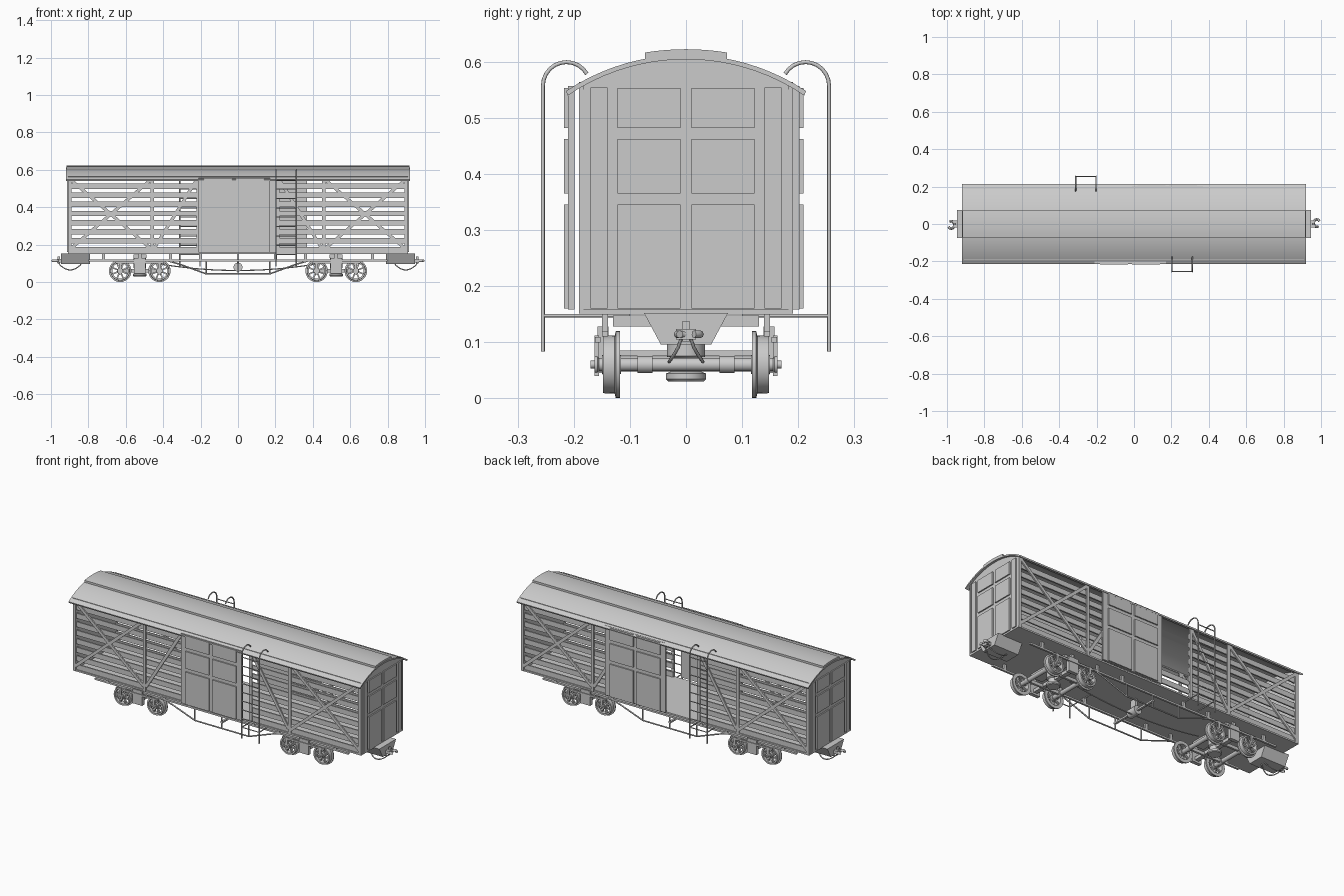
import bpy, bmesh
from math import sin, cos, pi, sqrt, hypot, atan2
from mathutils import Matrix

if "Cube" in bpy.data.objects:
    bpy.data.objects.remove(bpy.data.objects["Cube"])


def add(name, bm, smooth=False):
    bmesh.ops.recalc_face_normals(bm, faces=bm.faces)
    me = bpy.data.meshes.new(name)
    bm.to_mesh(me)
    bm.free()
    ob = bpy.data.objects.new(name, me)
    bpy.context.collection.objects.link(ob)
    if smooth:
        bpy.ops.object.select_all(action='DESELECT')
        ob.select_set(True)
        bpy.context.view_layer.objects.active = ob
        bpy.ops.object.shade_smooth_by_angle(angle=0.6)
    return ob


def cube(bm, x0, x1, y0, y1, z0, z1, rot=None):
    size = Matrix.Diagonal((x1 - x0, y1 - y0, z1 - z0, 1))
    m = Matrix.Translation(((x0 + x1) / 2, (y0 + y1) / 2, (z0 + z1) / 2))
    bmesh.ops.create_cube(bm, size=1, matrix=m @ (rot or Matrix()) @ size)


def boxes(name, items):
    bm = bmesh.new()
    for i in items:
        cube(bm, *i)
    return add(name, bm)


def bar(bm, x0, z0, x1, z1, y0, y1, w):
    # flat bar running between two points in the xz plane
    L, cx, cz = hypot(x1 - x0, z1 - z0), (x0 + x1) / 2, (z0 + z1) / 2
    rot = Matrix.Rotation(-atan2(z1 - z0, x1 - x0), 4, 'Y')
    cube(bm, cx - L / 2, cx + L / 2, y0, y1, cz - w / 2, cz + w / 2, rot)


def prism(name, pts, x0, x1, smooth=False):
    # yz outline extruded along x
    bm = bmesh.new()
    f = bm.faces.new([bm.verts.new((x0, y, z)) for y, z in pts])
    ext = bmesh.ops.extrude_face_region(bm, geom=[f])['geom']
    bmesh.ops.translate(bm, vec=(x1 - x0, 0, 0), verts=[g for g in ext if isinstance(g, bmesh.types.BMVert)])
    return add(name, bm, smooth)


def lathe(name, prof, loc, axis='Y', closed=False, n=28):
    # (radius, offset) profile turned about the axis
    bm = bmesh.new()
    v = [bm.verts.new((r, 0, h)) for r, h in prof]
    e = [bm.edges.new((v[i], v[i + 1])) for i in range(len(v) - 1)]
    if closed:
        e.append(bm.edges.new((v[-1], v[0])))
    bmesh.ops.spin(bm, geom=v + e, cent=(0, 0, 0), axis=(0, 0, 1), angle=2 * pi, steps=n, use_merge=True)
    bmesh.ops.remove_doubles(bm, verts=bm.verts, dist=1e-5)
    if axis == 'Y':
        bm.transform(Matrix.Rotation(-pi / 2, 4, 'X'))
    bm.transform(Matrix.Translation(loc))
    return add(name, bm, True)


def tube(name, paths, r):
    cu = bpy.data.curves.new(name, 'CURVE')
    cu.dimensions, cu.bevel_depth, cu.bevel_resolution, cu.use_fill_caps = '3D', r, 2, True
    for pts in paths:
        s = cu.splines.new('POLY')
        s.points.add(len(pts) - 1)
        for p, c in zip(s.points, pts):
            p.co = (*c, 1)
    ob = bpy.data.objects.new(name, cu)
    bpy.context.collection.objects.link(ob)
    bpy.ops.object.select_all(action='DESELECT')
    ob.select_set(True)
    bpy.context.view_layer.objects.active = ob
    bpy.ops.object.convert(target='MESH')
    bpy.ops.object.shade_smooth_by_angle(angle=0.8)


def arc_z(y, R=0.387, c=0.225):
    return c + sqrt(R * R - y * y)


# roof shell and raised centre cap
ys = [-0.214 + 0.428 * i / 20 for i in range(21)]
prism('roof', [(y, arc_z(y)) for y in ys] + [(y * 0.985, arc_z(y) - 0.008) for y in ys[::-1]], -0.92, 0.92, True)
cap = [-0.073 + 0.146 * i / 8 for i in range(9)]
prism('roof_cap', [(-0.073, 0.603)] + [(y, 0.622 - 1.1 * y * y) for y in cap] + [(0.073, 0.603)], -0.918, 0.918, True)
boxes('floor', [(-0.91, 0.91, -0.19, 0.19, 0.149, 0.158)])

ROWS = [(0.16, 0.345), (0.365, 0.462), (0.482, 0.553)]
wall = [-0.19 + 0.38 * i / 16 for i in range(17)]
for s in (-1, 1):
    # end walls with raised panels
    prism('end_wall', [(-0.19, 0.152)] + [(y, arc_z(y) - 0.006) for y in wall] + [(0.19, 0.152)], s * 0.895, s * 0.907)
    xs = sorted((s * 0.905, s * 0.914))
    boxes('end_panels', [(*xs, *sorted((t * 0.01, t * 0.122)), *r) for r in ROWS for t in (-1, 1)]
          + [(*xs, *sorted((t * 0.14, t * 0.17)), 0.16, 0.554) for t in (-1, 1)])

    # slatted side walls (s = side, t = half)
    slats, frame = bmesh.new(), bmesh.new()
    yo = sorted((s * 0.183, s * 0.191))
    yi = sorted((s * 0.176, s * 0.184))
    for t in (-1, 1):
        for k in range(8):
            z = 0.158 + 0.0485 * k
            cube(slats, *sorted((t * 0.205, t * 0.907)), *yi, z, z + 0.029)
        for x in (0.212, 0.458, 0.9):
            cube(frame, *sorted((t * (x - 0.009), t * (x + 0.009))), *yo, 0.152, 0.56)
        cube(frame, *sorted((t * 0.2, t * 0.91)), *yo, 0.55, 0.564)
        bar(frame, t * 0.895, 0.178, t * 0.465, 0.548, *yo, 0.017)
        bar(frame, t * 0.895, 0.548, t * 0.465, 0.178, *yo, 0.017)
        bar(frame, t * 0.45, 0.178, t * 0.22, 0.548, *yo, 0.017)
    cube(frame, -0.2, 0.2, *yo, 0.55, 0.564)
    add('side_slats', slats)
    add('side_frame', frame)

    # sliding door, front nearly closed and back half open
    dx, d = (0.0, 0.199) if s < 0 else (0.2, 0.191)
    boxes('sliding_door', [(-0.212 + dx, 0.17 + dx, *sorted((s * d, s * (d + 0.011))), 0.158, 0.556)])
    boxes('door_panels', [(a + dx, a + 0.15 + dx, *sorted((s * (d + 0.01), s * (d + 0.018))), *r)
                          for a in (-0.182, -0.012) for r in ROWS])

    # ladder with hooked top and lower brackets
    lx = (-s * 0.203, -s * 0.312)
    hook = [(0.213 - 0.042 * cos(a), 0.557 + 0.042 * sin(a)) for a in [pi * i / 12 for i in range(11)]]
    hook = [(0.426 - y, z) for y, z in hook]
    tube('ladder_rails', [[(x, s * 0.255, 0.083)] + [(x, s * y, z) for y, z in hook] for x in lx], 0.0035)
    tube('ladder_rungs', [[(lx[0], s * 0.255, z), (lx[1], s * 0.255, z)]
                          for z in [0.147 + 0.05 * k for k in range(9)]], 0.0028)
    tube('ladder_brackets', [[(x, s * 0.255, 0.147), (x, s * 0.1, 0.147)] for x in lx], 0.003)

    # longitudinal sole bar, hangers and truss
    yb = sorted((s * 0.139, s * 0.15))
    boxes('sole_bar', [(-0.8, 0.8, *yb, 0.11, 0.12)]
          + [(x - 0.008, x + 0.008, *yb, 0.115, 0.152) for x in (-0.72, -0.525, -0.36, -0.2, 0.2, 0.36, 0.525, 0.72)])
    y = s * 0.145
    tube('truss_rod', [[(-0.38, y, 0.115), (-0.31, y, 0.095), (-0.17, y, 0.044), (0.17, y, 0.044),
                        (0.31, y, 0.095), (0.38, y, 0.115)]]
         + [[(x, y, 0.044), (x, y, 0.115)] for x in (-0.17, 0, 0.17)], 0.004)

# brake gear under the floor
tube('brake_pipe', [[(-0.42 + 0.042 * i, 0, 0.062 + 0.035 * (abs(i - 10) / 10) ** 2) for i in range(21)]], 0.003)
lathe('brake_cylinder', [(0, -0.03), (0.024, -0.03), (0.024, 0.03), (0, 0.03)], (0, 0, 0.08), n=16)
boxes('brake_hanger', [(-0.006, 0.006, -0.15, 0.15, 0.075, 0.085), (-0.006, 0.006, -0.02, 0.02, 0.08, 0.152)])

for s in (-1, 1):
    cx = s * 0.525
    # bogie bolster, pivot and cross members
    boxes('bogie_bolster', [(cx - 0.035, cx + 0.035, -0.13, 0.13, 0.128, 0.147)])
    lathe('bogie_pivot', [(0, 0.03), (0.032, 0.03), (0.036, 0.034), (0.036, 0.044), (0.026, 0.048),
                          (0.026, 0.07), (0.034, 0.075), (0.034, 0.13), (0, 0.13)], (cx, 0, 0), 'Z')
    boxes('bogie_frame', [(cx - 0.105, cx + 0.105, t * 0.072 - 0.006, t * 0.072 + 0.006, 0.052, 0.07) for t in (-1, 1)]
          + [(cx - 0.012, cx + 0.012, -0.14, 0.14, 0.056, 0.074)]
          + [(cx - 0.13, cx + 0.13, t * 0.157 - 0.005, t * 0.157 + 0.005, 0.099, 0.109) for t in (-1, 1)]
          + [(cx - 0.03, cx + 0.03, t * 0.148 - 0.01, t * 0.148 + 0.01, 0.045, 0.128) for t in (-1, 1)])
    for wx in (cx - 0.105, cx + 0.105):
        # axle with collars
        half = [(0.012, 0.06), (0.015, 0.06), (0.015, 0.086), (0.012, 0.086), (0.012, 0.155), (0.016, 0.158),
                (0.016, 0.163), (0.007, 0.163), (0.007, 0.17), (0, 0.17)]
        lathe('axle', [(r, -h) for r, h in half[::-1]] + half, (wx, 0, 0.06), n=16)
        for t in (-1, 1):
            # spoked flanged wheel
            rim = [(0.042, 0.118), (0.06, 0.118), (0.06, 0.125), (0.052, 0.127), (0.051, 0.148), (0.042, 0.148)]
            lathe('wheel_rim', [(r, t * h) for r, h in rim], (wx, 0, 0.06), closed=True)
            hub = [(0, 0.116), (0.017, 0.116), (0.017, 0.15), (0, 0.15)]
            lathe('wheel_hub', [(r, t * h) for r, h in hub], (wx, 0, 0.06), n=16)
            bm = bmesh.new()
            for k in range(8):
                a = k * pi / 4 + pi / 8
                bar(bm, wx + 0.014 * cos(a), 0.06 + 0.014 * sin(a), wx + 0.045 * cos(a), 0.06 + 0.045 * sin(a),
                    t * 0.133 - 0.006, t * 0.133 + 0.006, 0.008)
            add('wheel_spokes', bm)
            # axle box hanger
            boxes('axle_hanger', [(wx - 0.007, wx + 0.007, t * 0.159 - 0.004, t * 0.159 + 0.004, 0.04, 0.112)])

    # coupler housing, shank, claw and hoses
    prism('coupler_housing', [(-0.075, 0.152), (0.075, 0.152), (0.045, 0.096), (-0.045, 0.096)], s * 0.79, s * 0.945)
    boxes('coupler_shank', [(*sorted((s * 0.94, s * 0.968)), -0.018, 0.018, 0.105, 0.123),
                            (*sorted((s * 0.953, s * 0.965)), -0.006, 0.006, 0.1, 0.138)])
    claw = [(-0.7 + 1.55 * i / 10) * pi for i in range(11)]
    tube('coupler_claw', [[(s * (0.977 - 0.016 * cos(a)), s * 0.02 * sin(a) + s * 0.005, 0.114) for a in claw]], 0.007)
    tube('brake_hose', [[(s * (0.962 - 0.13 * i / 12), t * (0.008 + 0.022 * sin(pi * i / 12)),
                          0.108 - 0.043 * sin(pi * i / 12) ** 0.7) for i in range(13)] for t in (-1, 1)], 0.003)
